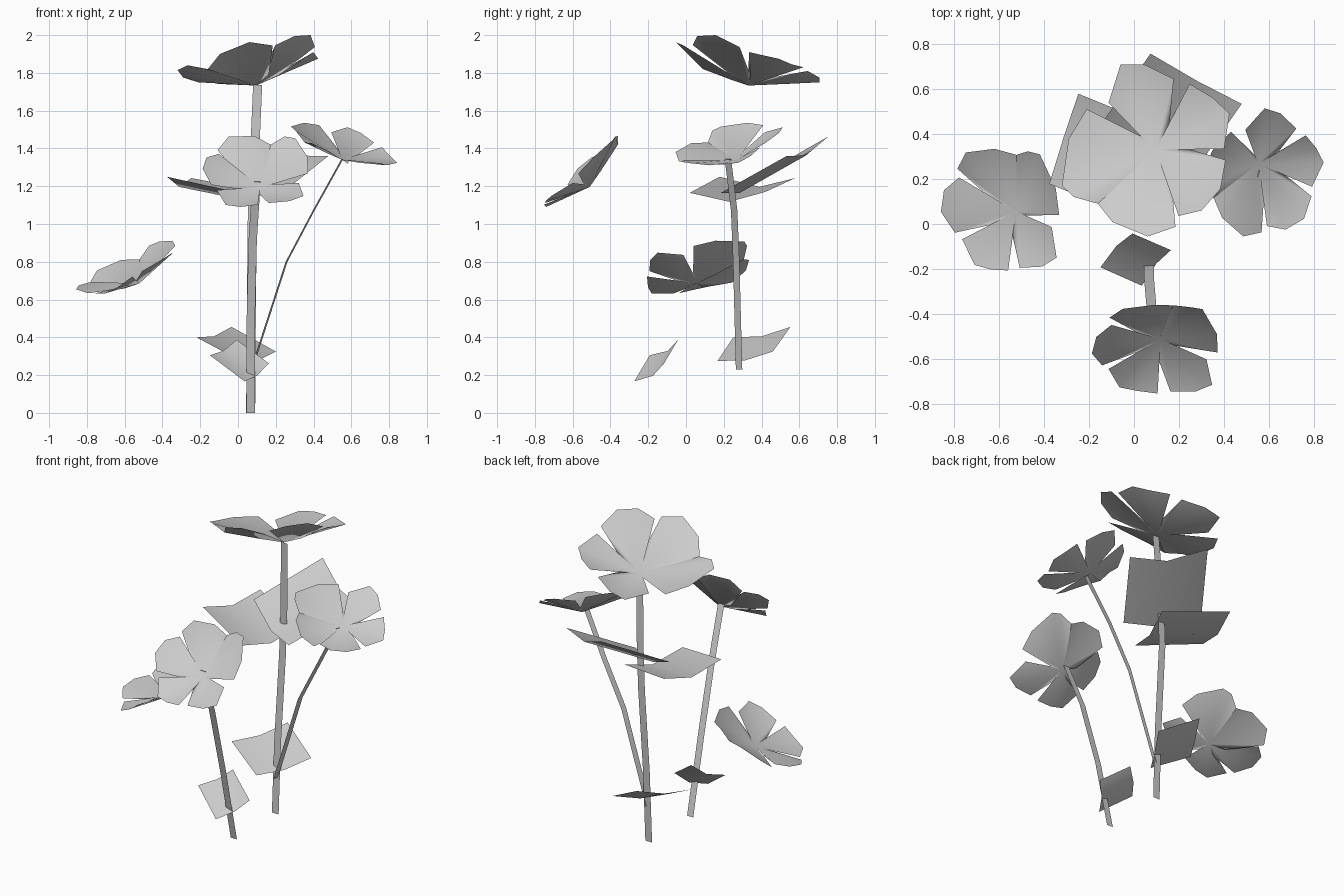
import bpy
from math import cos, sin, tau
from mathutils import Vector, Matrix

if "Cube" in bpy.data.objects:
    bpy.data.objects.remove(bpy.data.objects["Cube"])


def make(name, verts, faces):
    me = bpy.data.meshes.new(name)
    me.from_pydata([tuple(v) for v in verts], [], faces)
    me.shade_smooth()
    ob = bpy.data.objects.new(name, me)
    bpy.context.collection.objects.link(ob)
    return ob


def ribbon(name, path, half):
    """Flat stem: a strip of quads along a path."""
    h = Vector(half)
    verts = [Vector(p) + s * h for p in path for s in (-1, 1)]
    make(name, verts, [(i, i + 1, i + 3, i + 2) for i in range(0, 2 * len(path) - 2, 2)])


def leaf(name, a, b, c, d, sag):
    """Four-cornered leaf creased along its middle, from edge ab to edge dc."""
    a, b, c, d, sag = map(Vector, (a, b, c, d, sag))
    make(name, [a, (a + b) / 2 + sag, b, d, (d + c) / 2 + sag, c],
         [(0, 1, 4, 3), (1, 2, 5, 4)])


def frame(tips):
    """Similarity frame of a ring of five petal tips."""
    pts = [Vector(t) for t in tips]
    mid = sum(pts, Vector()) / 5
    u = sum(((p - mid) * cos(tau * k / 5) for k, p in enumerate(pts)), Vector())
    v = sum(((p - mid) * sin(tau * k / 5) for k, p in enumerate(pts)), Vector())
    size = (u.length + v.length) / 2
    n = u.cross(v).normalized()
    # balance u and v so that neither axis is favoured
    s = (u.normalized() + v.normalized().cross(n)).normalized()
    t = n.cross(s)
    rot = Matrix((s, t, n)).transposed().to_4x4()
    return Matrix.Translation(mid) @ rot @ Matrix.Scale(size, 4)


# Blossom pattern, drawn as the top flower: five notched petals, counter-clockwise
centre = (.095, .33, 1.733)
notches = [(.03, .39, 1.745), (0, .235, 1.765), (.162, .236, 1.79),
           (.21, .342, 1.785), (.158, .449, 1.775)]
petals = [
    [(-.21, .51, 1.75), (-.29, .378, 1.775), (-.32, .17, 1.815), (-.267, .12, 1.84), (-.16, .09, 1.82)],
    [(-.16, .09, 1.82), (-.096, .009, 1.90), (.06, -.055, 1.963), (.184, -.013, 1.945)],
    [(.198, .036, 1.947), (.30, .06, 1.995), (.384, .156, 2.0), (.407, .284, 1.937)],
    [(.40, .333, 1.91), (.424, .49, 1.875), (.35, .56, 1.845), (.247, .622, 1.83)],
    [(.176, .644, 1.81), (.047, .707, 1.775), (-.06, .707, 1.75), (-.113, .538, 1.742)],
]
pattern_tips = [sum(map(Vector, p), Vector()) / len(p) for p in petals]
to_local = frame(pattern_tips).inverted()


def flower(name, tips):
    m = frame(tips) @ to_local
    verts = [Vector(centre)] + [Vector(n) for n in notches]
    faces = []
    for k, petal in enumerate(petals):
        start = len(verts)
        verts += [Vector(p) for p in petal]
        rim = [1 + k] + list(range(start, len(verts))) + [1 + (k + 1) % 5]
        faces += [(0, i, j) for i, j in zip(rim, rim[1:])]
    make(name, [m @ v for v in verts], faces)


# Flowers, each placed by its five petal tips
flower("top_flower", pattern_tips)
flower("right_flower", [(.335, .265, 1.515), (.45, -.015, 1.38), (.715, .05, 1.33),
                        (.785, .28, 1.35), (.62, .45, 1.47)])
flower("front_flower", [(.30, -.45, 1.38), (.02, -.36, 1.455), (-.155, -.545, 1.29),
                        (.005, -.715, 1.13), (.26, -.695, 1.145)])
flower("left_flower", [(-.40, .20, .895), (-.68, .33, .76), (-.81, .06, .66),
                       (-.675, -.15, .67), (-.41, -.12, .80)])

# Flat stems
ribbon("main_stem", [(.067, .283, 0), (.07, .302, .45), (.075, .345, 1.0),
                     (.085, .345, 1.3), (.104, .322, 1.735)], (.024, 0, 0))
ribbon("front_stem", [(.067, -.138, 0), (.067, -.245, .465), (.078, -.375, .915),
                      (.098, -.498, 1.225)], (.022, 0, 0))
ribbon("right_stem", [(.072, .281, .23), (.257, .266, .8), (.40, .255, 1.07),
                      (.553, .222, 1.345)], (.005, .017, 0))

# Large leaves on the main stem
leaf("large_back_leaf", (.073, .756, 1.465), (.478, .533, 1.36),
     (.233, .183, 1.164), (-.172, .406, 1.265), (.005, -.01, -.05))
leaf("large_left_leaf", (-.376, .178, 1.25), (-.247, .578, 1.243),
     (.14, .42, 1.17), (.01, .02, 1.165), (0, .01, -.05))

# Small leaves near the ground
leaf("small_front_leaf", (-.007, -.042, .387), (-.149, -.192, .305),
     (.035, -.274, .167), (.164, -.116, .262), (0, .02, -.018))
leaf("small_back_leaf", (-.22, .25, .40), (-.034, .553, .455),
     (.2, .46, .325), (.014, .167, .275), (0, 0, -.022))
